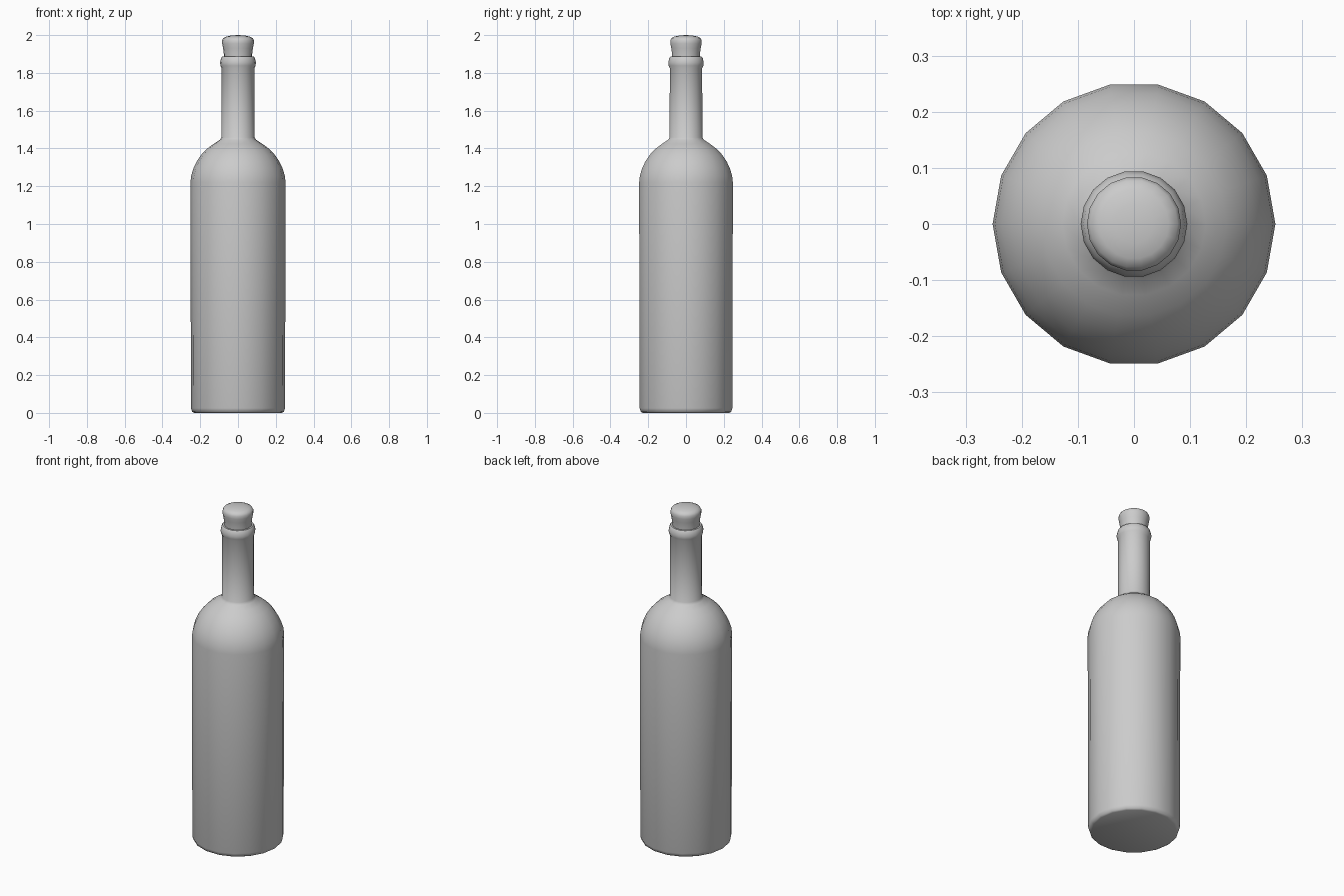
import bpy, bmesh, math

if "Cube" in bpy.data.objects:
    bpy.data.objects.remove(bpy.data.objects["Cube"])

SIDES = 18


def lathe(name, profile):
    """Revolve (radius, height) points around z; radius 0 makes a pole."""
    bm = bmesh.new()
    rings = []
    for r, z in profile:
        if r == 0:
            rings.append([bm.verts.new((0, 0, z))] * SIDES)
        else:
            rings.append([bm.verts.new((r * math.cos(2 * math.pi * i / SIDES),
                                        r * math.sin(2 * math.pi * i / SIDES), z))
                          for i in range(SIDES)])
    for a, b in zip(rings, rings[1:]):
        for i in range(SIDES):
            j = (i + 1) % SIDES
            bm.faces.new(list(dict.fromkeys((a[i], a[j], b[j], b[i]))))
    bmesh.ops.recalc_face_normals(bm, faces=bm.faces)
    mesh = bpy.data.meshes.new(name)
    bm.to_mesh(mesh)
    bm.free()
    ob = bpy.data.objects.new(name, mesh)
    bpy.context.collection.objects.link(ob)
    bpy.ops.object.select_all(action='DESELECT')
    ob.select_set(True)
    bpy.context.view_layer.objects.active = ob
    bpy.ops.object.shade_smooth_by_angle(angle=math.radians(50))
    return ob


# Bottle: base, body, rounded shoulder, neck and lip ring
lathe("bottle", [
    (0, 0), (0.232, 0), (0.243, 0.006), (0.249, 0.025),
    (0.252, 1.22), (0.248, 1.255), (0.236, 1.295), (0.219, 1.33),
    (0.196, 1.365), (0.165, 1.398), (0.128, 1.425), (0.097, 1.445), (0.088, 1.458),
    (0.087, 1.825), (0.093, 1.838), (0.095, 1.855), (0.090, 1.878),
    (0.084, 1.886), (0.070, 1.886)])

# Stopper: flared plug with a domed top
lathe("stopper", [
    (0, 1.86), (0.074, 1.86), (0.075, 1.90), (0.079, 1.93), (0.084, 1.955),
    (0.084, 1.972), (0.078, 1.984), (0.062, 1.992), (0.035, 1.998), (0, 2.0)])
